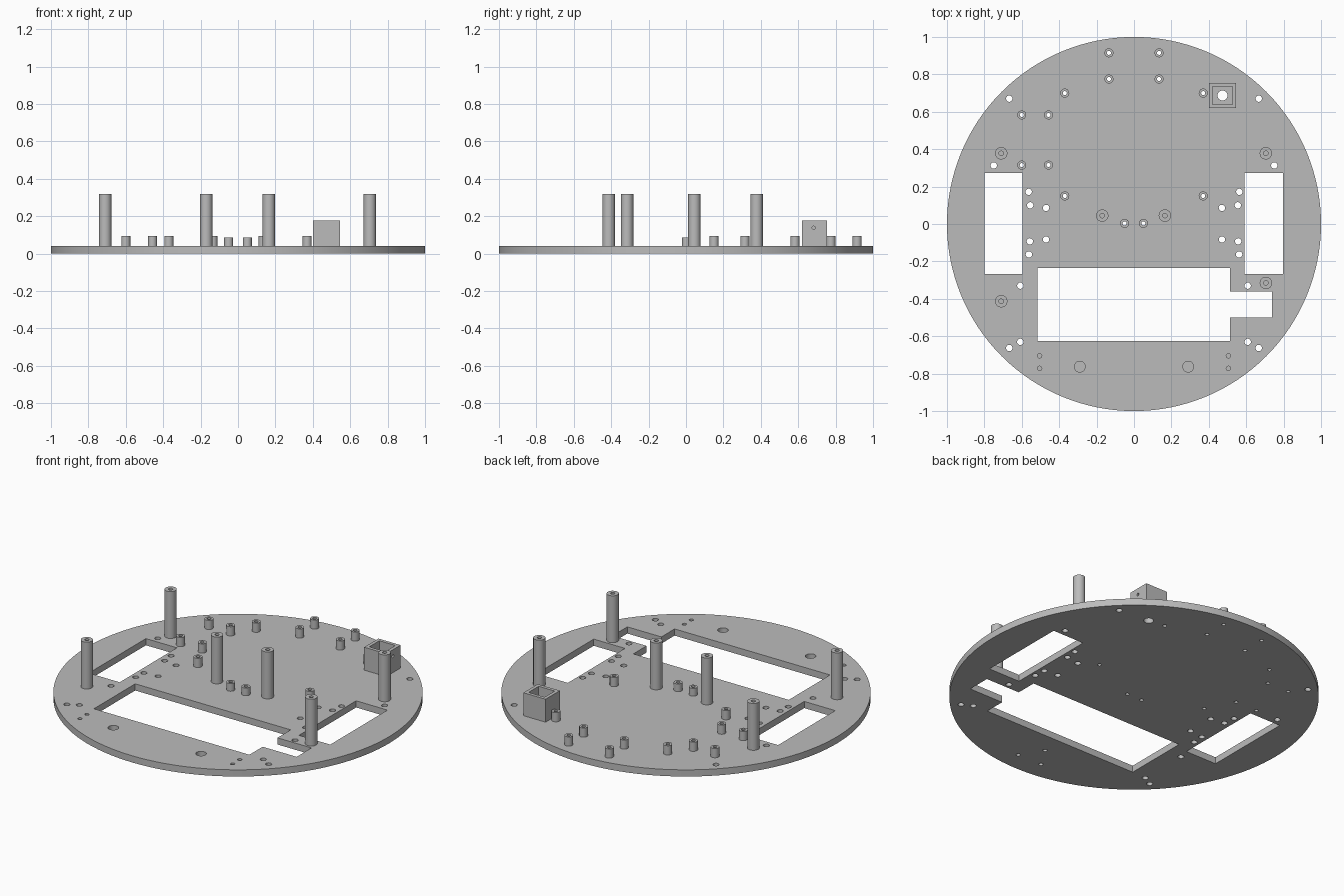
import bpy, bmesh, math
from mathutils import Matrix, Vector

if "Cube" in bpy.data.objects:
    bpy.data.objects.remove(bpy.data.objects["Cube"], do_unlink=True)

grey = bpy.data.materials.new("plain grey")
grey.use_nodes = True
COLOR = (0.5, 0.5, 0.5, 1)
grey.diffuse_color = COLOR
grey.node_tree.nodes["Principled BSDF"].inputs["Base Color"].default_value = COLOR

TOP = 0.04      # plate thickness
BORE = 0.011    # bore of the standoffs


def make_object(name, bm):
    bmesh.ops.recalc_face_normals(bm, faces=bm.faces)
    mesh = bpy.data.meshes.new(name)
    bm.to_mesh(mesh)
    bm.free()
    mesh.materials.append(grey)
    ob = bpy.data.objects.new(name, mesh)
    bpy.context.collection.objects.link(ob)
    return ob


def smooth(ob):
    bpy.ops.object.select_all(action="DESELECT")
    ob.select_set(True)
    bpy.context.view_layer.objects.active = ob
    bpy.ops.object.shade_smooth_by_angle(angle=math.radians(30))


def prism(bm, points, z0, z1):
    face = bm.faces.new([bm.verts.new((x, y, z0)) for x, y in points])
    result = bmesh.ops.extrude_face_region(bm, geom=[face])
    verts = [g for g in result["geom"] if isinstance(g, bmesh.types.BMVert)]
    bmesh.ops.translate(bm, verts=verts, vec=(0, 0, z1 - z0))


def rect(x0, x1, y0, y1):
    return [(x0, y0), (x1, y0), (x1, y1), (x0, y1)]


def disc(x, y, r, n=24):
    return [(x + r * math.cos(math.tau * i / n), y + r * math.sin(math.tau * i / n))
            for i in range(n)]


def cut(ob, bm):
    cutter = make_object("cutter", bm)
    cutter.hide_render = True
    mod = ob.modifiers.new("cut", "BOOLEAN")
    mod.operation, mod.solver, mod.object = "DIFFERENCE", "EXACT", cutter
    bpy.context.view_layer.objects.active = ob
    bpy.ops.object.modifier_apply(modifier=mod.name)
    bpy.data.objects.remove(cutter, do_unlink=True)
    smooth(ob)


def lathe(name, profile, x, y, n=24):
    bm = bmesh.new()
    verts = [bm.verts.new((r, 0, z)) for r, z in profile]
    edges = [bm.edges.new(p) for p in zip(verts, verts[1:])]
    bmesh.ops.spin(bm, geom=verts + edges, axis=(0, 0, 1), cent=(0, 0, 0),
                   angle=math.tau, steps=n)
    bmesh.ops.remove_doubles(bm, verts=bm.verts, dist=0.0001)
    bmesh.ops.translate(bm, verts=bm.verts, vec=(x, y, 0))
    smooth(make_object(name, bm))


def mirrored(points):
    return [(s * x, y) for x, y in points for s in (-1, 1)]


# Positions of the short and tall posts
short_posts = mirrored([(0.134, 0.915), (0.134, 0.775), (0.37, 0.70), (0.37, 0.15)])
short_posts += [(x, y) for x in (-0.6, -0.457) for y in (0.583, 0.315)]
low_posts = mirrored([(0.05, 0.003)])
tall_posts = [(-0.71, 0.378), (0.705, 0.378), (-0.71, -0.413), (0.705, -0.315),
              (-0.17, 0.045), (0.165, 0.045)]
screw_holes = mirrored([(0.667, 0.67), (0.75, 0.313), (0.563, 0.172), (0.555, 0.1),
                        (0.47, 0.086), (0.47, -0.083), (0.557, -0.093),
                        (0.562, -0.163), (0.608, -0.33), (0.608, -0.63),
                        (0.667, -0.663)])

# Round base plate
bm = bmesh.new()
prism(bm, disc(0, 0, 1, 128), 0, TOP)
plate = make_object("base_plate", bm)

# Wheel windows, large opening with side notch, and all holes
bm = bmesh.new()
LOW, HIGH = -0.05, 0.1
prism(bm, rect(-0.80, -0.595, -0.267, 0.273), LOW, HIGH)
prism(bm, rect(0.59, 0.797, -0.267, 0.273), LOW, HIGH)
prism(bm, [(-0.515, -0.625), (0.513, -0.625), (0.513, -0.50), (0.738, -0.50),
           (0.738, -0.36), (0.513, -0.36), (0.513, -0.235), (-0.515, -0.235)], LOW, HIGH)
for x, y in screw_holes:
    prism(bm, disc(x, y, 0.017), LOW, HIGH)
for x, y in short_posts + low_posts:
    prism(bm, disc(x, y, BORE), LOW, HIGH)
prism(bm, disc(0.473, 0.687, 0.027), LOW, HIGH)
# Blind holes from above and from below
for x, y in mirrored([(0.505, -0.705), (0.505, -0.772)]):
    prism(bm, disc(x, y, 0.012), 0.012, HIGH)
for x, y in mirrored([(0.29, -0.763)]):
    prism(bm, disc(x, y, 0.029), 0.012, HIGH)
for x, y in mirrored([(0.08, -0.88)]) + [(0, -0.75)]:
    prism(bm, disc(x, y, 0.012), LOW, 0.028)
cut(plate, bm)

# Short tubular standoffs
for group, top in ((short_posts, 0.095), (low_posts, 0.086)):
    for x, y in group:
        lathe("short_standoff", [(BORE, TOP), (BORE, top), (0.024, top),
                                 (0.024, TOP), (BORE, TOP)], x, y)

# Tall posts with a blind bore in the top
for x, y in tall_posts:
    lathe("tall_post", [(0, 0.25), (0.012, 0.25), (0.012, 0.32), (0.033, 0.32),
                        (0.033, TOP), (0, TOP)], x, y, 32)

# Open-topped square holder with a small hole in its outer wall
bm = bmesh.new()
prism(bm, rect(0.40, 0.546, 0.62, 0.755), TOP, 0.177)
holder = make_object("square_holder", bm)
bm = bmesh.new()
prism(bm, rect(0.42, 0.526, 0.64, 0.735), 0, 0.25)
cut(holder, bm)
bm = bmesh.new()
bmesh.ops.create_cone(bm, cap_ends=True, segments=16, radius1=0.009, radius2=0.009,
                      depth=0.06, matrix=Matrix.Translation((0.54, 0.683, 0.138))
                      @ Matrix.Rotation(math.pi / 2, 4, "Y"))
cut(holder, bm)
